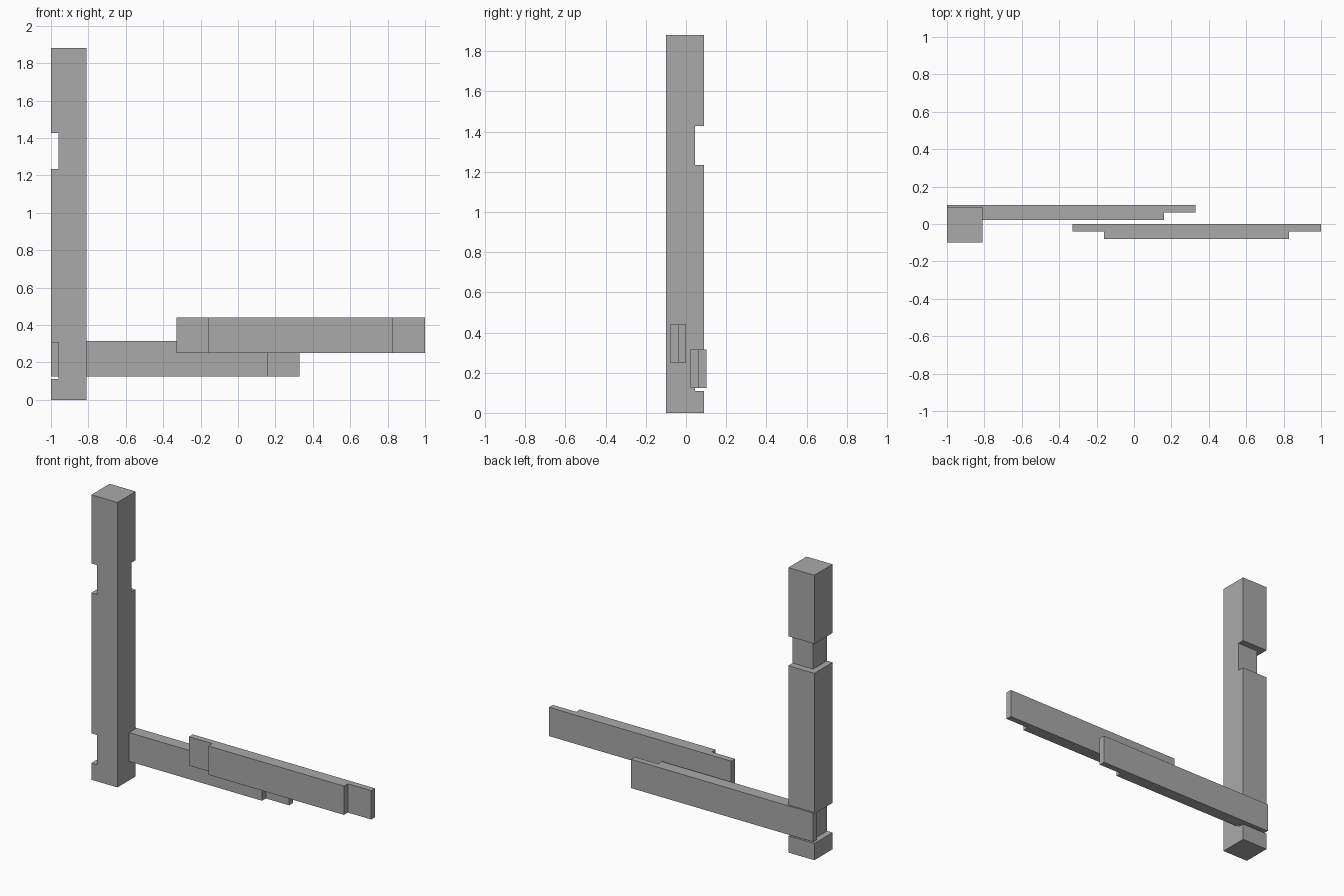
import bpy
import bmesh

cube = bpy.data.objects.get("Cube")
if cube:
    bpy.data.objects.remove(cube, do_unlink=True)

# One plain grey for every timber
grey = bpy.data.materials.new("plain grey")
grey.use_nodes = True
colour = (0.4, 0.4, 0.4, 1)
grey.diffuse_color = colour
grey.node_tree.nodes["Principled BSDF"].inputs["Base Color"].default_value = colour


def prism(name, outline, bottom, top):
    """Extrude a plan outline vertically between two heights."""
    bm = bmesh.new()
    base = bm.faces.new([bm.verts.new((x, y, bottom)) for x, y in outline])
    result = bmesh.ops.extrude_face_region(bm, geom=[base], use_keep_orig=True)
    lifted = [v for v in result["geom"] if isinstance(v, bmesh.types.BMVert)]
    bmesh.ops.translate(bm, verts=lifted, vec=(0, 0, top - bottom))
    bmesh.ops.recalc_face_normals(bm, faces=bm.faces)
    mesh = bpy.data.meshes.new(name)
    bm.to_mesh(mesh)
    bm.free()
    mesh.materials.append(grey)
    obj = bpy.data.objects.new(name, mesh)
    bpy.context.collection.objects.link(obj)
    return obj


def cut(target, cutter):
    """Cut one shape out of another and discard the cutter."""
    cutter.hide_render = True
    mod = target.modifiers.new("notch", 'BOOLEAN')
    mod.operation = 'DIFFERENCE'
    mod.solver = 'EXACT'
    mod.object = cutter
    bpy.context.view_layer.objects.active = target
    bpy.ops.object.modifier_apply(modifier=mod.name)
    bpy.data.objects.remove(cutter, do_unlink=True)


def rail(name, start, back, bottom, length=1.33, depth=0.08, lap=0.17, height=0.19):
    """A horizontal timber with half-lap tongues flush with its back face."""
    end, front, middle = start + length, back - depth, back - depth / 2
    outline = [(start, back), (start, middle), (start + lap, middle),
               (start + lap, front), (end - lap, front), (end - lap, middle),
               (end, middle), (end, back)]
    return prism(name, outline, bottom, bottom + height)


# Square post with two housings wrapping its outer and back faces
left, right, front, back = -1.0, -0.81, -0.10, 0.09
post = prism("post", [(left, front), (right, front), (right, back), (left, back)], 0, 1.88)
out = 0.1
for bottom, top in ((0.11, 0.306), (1.233, 1.427)):
    wrap = [(left - out, front - out), (left + 0.04, front - out),
            (left + 0.04, back - 0.045), (right + out, back - 0.045),
            (right + out, back + out), (left - out, back + out)]
    cut(post, prism("notch_cutter", wrap, bottom, top))

# Two half-lapped rails
rail("back_rail", -1.0, 0.102, 0.125)
rail("front_rail", -0.33, 0.0, 0.25)
